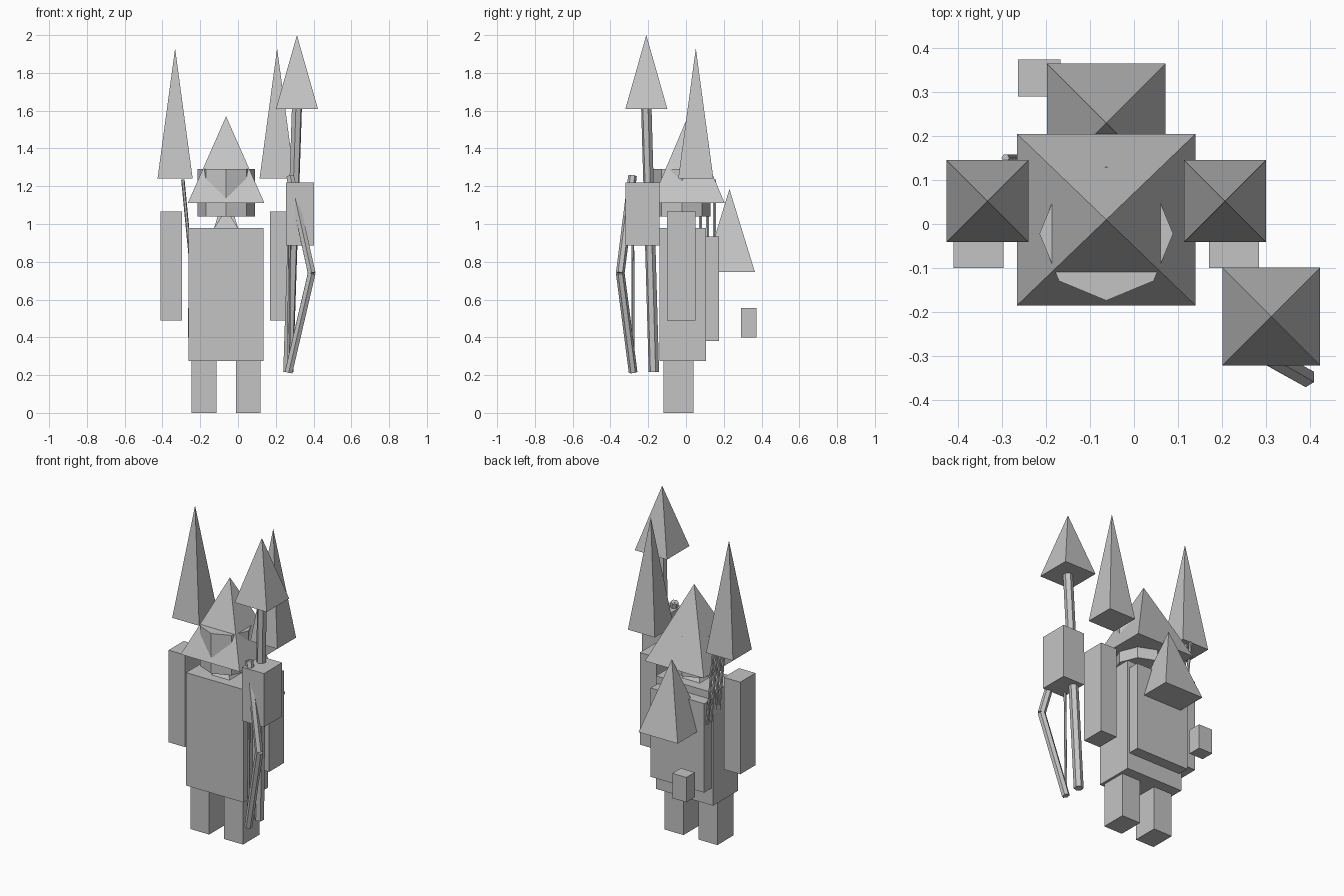
import bpy, bmesh, math
from mathutils import Vector, Matrix

if "Cube" in bpy.data.objects:
    bpy.data.objects.remove(bpy.data.objects["Cube"])

grey = bpy.data.materials.new("stone_grey")
grey.diffuse_color = (0.55, 0.55, 0.55, 1)
grey.use_nodes = True
grey.node_tree.nodes["Principled BSDF"].inputs["Base Color"].default_value = grey.diffuse_color


def finish(name, bm):
    bmesh.ops.recalc_face_normals(bm, faces=bm.faces)
    mesh = bpy.data.meshes.new(name)
    bm.to_mesh(mesh)
    bm.free()
    mesh.materials.append(grey)
    obj = bpy.data.objects.new(name, mesh)
    bpy.context.collection.objects.link(obj)
    return obj


def box(name, x, y, z):
    """Box from (min, max) ranges."""
    bm = bmesh.new()
    size = [r[1] - r[0] for r in (x, y, z)]
    mid = [(r[0] + r[1]) / 2 for r in (x, y, z)]
    bmesh.ops.create_cube(bm, size=1, matrix=Matrix.Translation(mid) @ Matrix.Diagonal((*size, 1)))
    return finish(name, bm)


def pyramid(name, x, y, half_x, half_y, z0, z1):
    """Square pyramid with its sides along x and y."""
    bm = bmesh.new()
    base = [bm.verts.new((x + sx * half_x, y + sy * half_y, z0))
            for sx, sy in ((-1, -1), (1, -1), (1, 1), (-1, 1))]
    tip = bm.verts.new((x, y, z1))
    bm.faces.new(base)
    for i in range(4):
        bm.faces.new((base[i], base[(i + 1) % 4], tip))
    return finish(name, bm)


def rod(name, a, b, radius, sides=6):
    """Straight prism between two points."""
    a, b = Vector(a), Vector(b)
    d = b - a
    turn = d.to_track_quat('Z', 'Y').to_matrix().to_4x4()
    bm = bmesh.new()
    bmesh.ops.create_cone(bm, cap_ends=True, segments=sides, radius1=radius, radius2=radius,
                          depth=d.length, matrix=Matrix.Translation((a + b) / 2) @ turn)
    return finish(name, bm)


CX = -0.063  # centre line of the figure

# Body, back slab and limbs
box("body", (CX - 0.198, CX + 0.198), (-0.14, 0.105), (0.275, 0.98))
box("back_slab", (CX - 0.185, CX + 0.185), (0.1, 0.175), (0.38, 0.935))
for side, s in (("left", -1), ("right", 1)):
    leg, arm, spike = CX + s * 0.117, CX + s * 0.29, CX + s * 0.27
    box(side + "_leg", (leg - 0.065, leg + 0.065), (-0.12, 0.04), (0, 0.276))
    box(side + "_arm", (arm - 0.057, arm + 0.057), (-0.10, 0.05), (0.49, 1.065))
    pyramid(side + "_shoulder_spike", spike, 0.052, 0.093, 0.093, 1.24, 1.93)

# Head: neck, eight-sided head and pointed hat
pyramid("neck", CX, -0.02, 0.065, 0.065, 0.975, 1.08)
rod("head", (CX, -0.022, 1.04), (CX, -0.022, 1.29), 0.152, 8)
pyramid("hat", CX, 0.01, 0.203, 0.195, 1.11, 1.57)

# Back: hood, pouch and bundle of arrows
pyramid("back_hood", CX, 0.23, 0.135, 0.135, 0.745, 1.185)
box("pouch", (-0.264, -0.167), (0.29, 0.374), (0.40, 0.555))
for i in range(4):
    y = 0.15 - i * 0.037
    rod("arrow_%d" % (i + 1), (-0.25, y, 0.80), (-0.292, y, 1.235), 0.009)

# Raised hand block with staff
box("hand_block", (0.253, 0.403), (-0.32, -0.14), (0.885, 1.22))
rod("staff_shaft", (0.266, -0.17, 0.217), (0.312, -0.21, 1.62), 0.028)
pyramid("staff_head", 0.312, -0.21, 0.111, 0.111, 1.61, 2.0)

# Bow with two limbs and a string
top, grip, bottom = (0.276, -0.283, 1.255), (0.39, -0.348, 0.74), (0.268, -0.28, 0.215)
rod("bow_upper_limb", grip, top, 0.023)
rod("bow_lower_limb", bottom, grip, 0.023)
rod("bow_string", bottom, top, 0.008)
